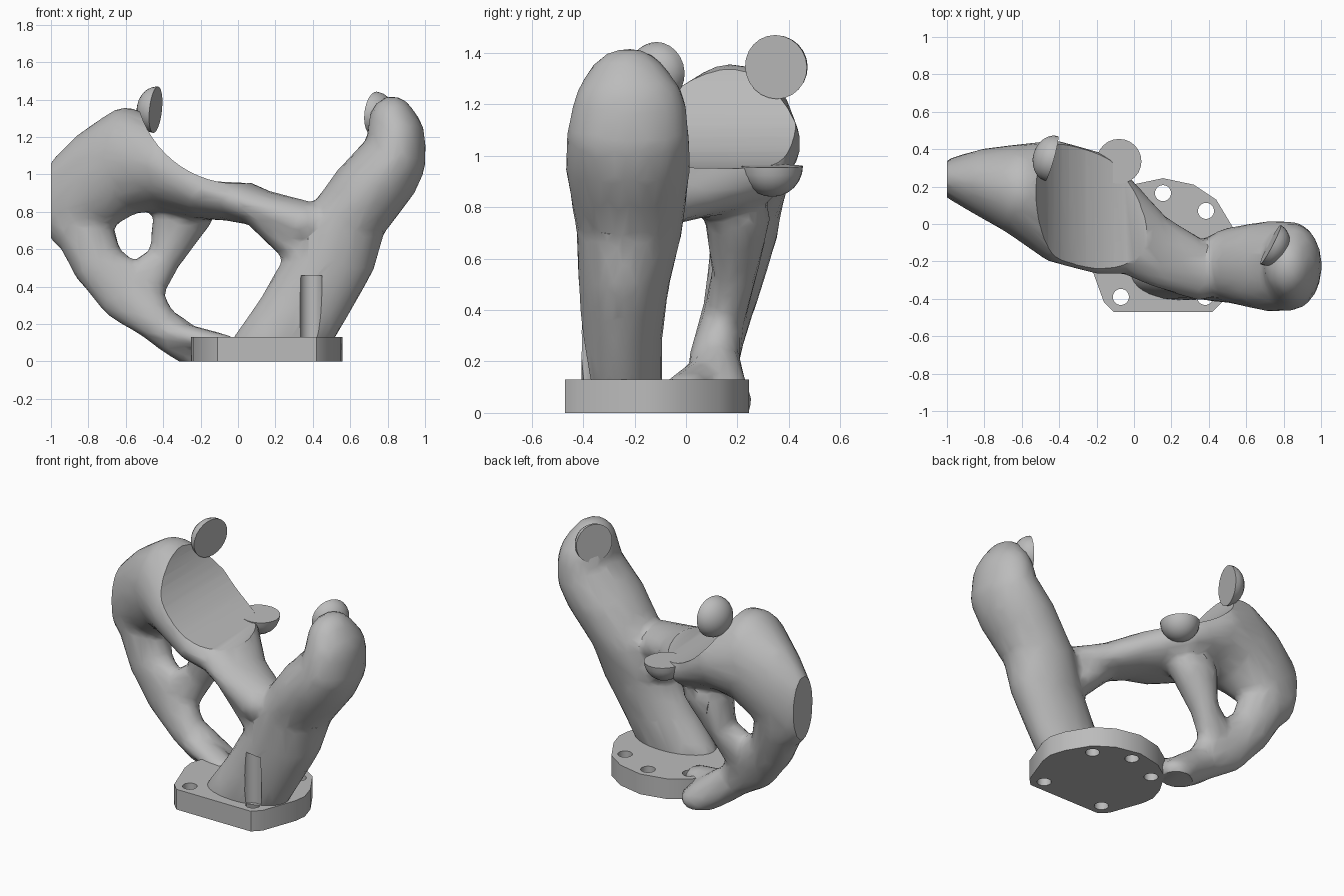
import bpy, bmesh
from math import pi
from mathutils import Vector, Matrix

if "Cube" in bpy.data.objects:
    bpy.data.objects.remove(bpy.data.objects["Cube"])

grey = bpy.data.materials.new("plain grey")
grey.use_nodes = True
grey.diffuse_color = (0.5, 0.5, 0.5, 1)
grey.node_tree.nodes["Principled BSDF"].inputs["Base Color"].default_value = (0.5, 0.5, 0.5, 1)


def make(name, bm):
    me = bpy.data.meshes.new(name)
    bmesh.ops.recalc_face_normals(bm, faces=bm.faces)
    bm.to_mesh(me)
    bm.free()
    ob = bpy.data.objects.new(name, me)
    bpy.context.collection.objects.link(ob)
    me.materials.append(grey)
    return ob


def activate(ob):
    bpy.ops.object.select_all(action='DESELECT')
    ob.select_set(True)
    bpy.context.view_layer.objects.active = ob


def modify(ob, kind, **settings):
    mod = ob.modifiers.new(kind, kind)
    for key, value in settings.items():
        setattr(mod, key, value)
    activate(ob)
    bpy.ops.object.modifier_apply(modifier=mod.name)


def cut(ob, cutter):
    modify(ob, 'BOOLEAN', operation='DIFFERENCE', solver='EXACT', object=cutter)
    bpy.data.objects.remove(cutter)


def smooth(ob, angle):
    activate(ob)
    bpy.ops.object.shade_smooth_by_angle(angle=angle)


def cylinder(name, at, r, depth, segments=24, turn=Matrix()):
    bm = bmesh.new()
    bmesh.ops.create_cone(bm, cap_ends=True, segments=segments, radius1=r, radius2=r,
                          depth=depth, matrix=Matrix.Translation(at) @ turn)
    return make(name, bm)


def box(name, at, size):
    bm = bmesh.new()
    bmesh.ops.create_cube(bm, size=size, matrix=Matrix.Translation(at))
    return make(name, bm)


def chain(bm, stations, steps=6):
    # Ellipsoids (x, y, z, rx, ry, rz) swept from station to station
    for a, b in zip(stations, stations[1:]):
        for i in range(steps + 1):
            x, y, z, *r = [p + (q - p) * i / steps for p, q in zip(a, b)]
            bmesh.ops.create_icosphere(bm, subdivisions=3, radius=1, matrix=Matrix.Translation((x, y, z))
                                       @ Matrix.Diagonal((*r, 1)))


# Organic body: column, bridge with saddle, looped arm and leg
bm = bmesh.new()
column = [(.23, -.25, .10, .27, .16, .10), (.36, -.25, .30, .255, .16, .12),
          (.485, -.24, .52, .25, .18, .14), (.56, -.22, .72, .23, .21, .13),
          (.73, -.225, .95, .23, .245, .15), (.835, -.225, 1.08, .17, .24, .2),
          (.845, -.22, 1.16, .16, .225, .22), (.825, -.225, 1.26, .13, .17, .16)]
bridge = [(-.90, .24, .86, .16, .13, .27), (-.76, .22, .97, .20, .19, .28),
          (-.60, .18, 1.07, .20, .25, .29), (-.42, .12, 1.05, .17, .33, .24),
          (-.2, .06, .92, .18, .33, .16), (-.04, -.02, .87, .14, .25, .12),
          (.12, -.14, .82, .12, .2, .1), (.35, -.25, .74, .14, .16, .12)]
outer_arm = [(-.58, .15, .36, .17, .09, .16), (-.75, .19, .52, .14, .11, .13),
             (-.83, .23, .72, .16, .13, .16), (-.83, .24, .9, .14, .15, .2)]
inner_arm = [(-.54, .15, .38, .14, .08, .14), (-.39, .19, .55, .085, .09, .09),
             (-.3, .2, .76, .16, .13, .1)]
leg = [(-.21, .15, .04, .12, .11, .08), (-.33, .12, .13, .12, .11, .1),
       (-.44, .11, .21, .11, .1, .1), (-.58, .15, .36, .17, .09, .16)]
foot_web = [(-.35, .08, .15, .08, .09, .07), (-.1, .0, .1, .09, .09, .05)]
gusset = [(.33, -.22, .6, .1, .14, .1), (.13, -.18, .77, .1, .14, .06)]
for member in (column, bridge, outer_arm, inner_arm, leg, foot_web, gusset):
    chain(bm, member)
body = make("bracket_body", bm)
modify(body, 'REMESH', mode='VOXEL', voxel_size=.022)
modify(body, 'SMOOTH', factor=.5, iterations=6)
modify(body, 'DECIMATE', ratio=.1)

# Saddle hollow, flat side face, flat underside, screw clearance
cut(body, cylinder("saddle_cutter", (0, .1, 1.5), .55, 1.2, 64, Matrix.Rotation(pi / 2, 4, 'X')))
cut(body, box("side_cutter", (-2, 0, 1), 2))
cut(body, box("floor_cutter", (-.4, 0, -2), 4))
cut(body, cylinder("screw_cutter", (.39, -.42, .295), .06, .33))
smooth(body, .6)

# Base plate with five bolt holes
half = [(.265, -.47), (.315, -.42), (.395, -.2), (.405, -.12), (.375, -.02), (.285, .13), (.165, .21)]
mid = .155
outline = [(mid + x, y) for x, y in half] + [(mid, .245)] + [(mid - x, y) for x, y in reversed(half)]
bm = bmesh.new()
face = bm.faces.new([bm.verts.new((x, y, 0)) for x, y in outline])
top = bmesh.ops.extrude_face_region(bm, geom=[face])["geom"]
bmesh.ops.translate(bm, vec=(0, 0, .13), verts=[v for v in top if isinstance(v, bmesh.types.BMVert)])
plate = make("base_plate", bm)
for x, y in [(-.07, -.39), (.38, -.39), (.385, .07), (mid, .165), (-.075, .07)]:
    cut(plate, cylinder("bolt_cutter", (x, y, .065), .043, .4))
smooth(plate, .5)


# Contact pads: flat disc in front, shallow dome behind
def pad(name, at, normal, r, depth):
    bm = bmesh.new()
    bmesh.ops.create_uvsphere(bm, u_segments=24, v_segments=12, radius=1)
    bmesh.ops.bisect_plane(bm, geom=bm.verts[:] + bm.edges[:] + bm.faces[:], plane_co=(0, 0, 0),
                           plane_no=(0, 0, 1), clear_outer=True, dist=.0001)
    bmesh.ops.holes_fill(bm, edges=[e for e in bm.edges if e.is_boundary])
    turn = Vector(normal).to_track_quat('Z', 'Y').to_matrix().to_4x4()
    bm.transform(Matrix.Translation(at) @ turn @ Matrix.Diagonal((r, r, depth, 1)))
    smooth(make(name, bm), .6)


pad("upper_saddle_pad", (-.44, .35, 1.345), (.96, -.27, -.1), .125, .1)
pad("lower_saddle_pad", (-.08, .335, .96), (.05, 0, 1), .12, .12)
pad("column_pad", (.73, -.11, 1.325), (-.88, .46, .1), .118, .1)
